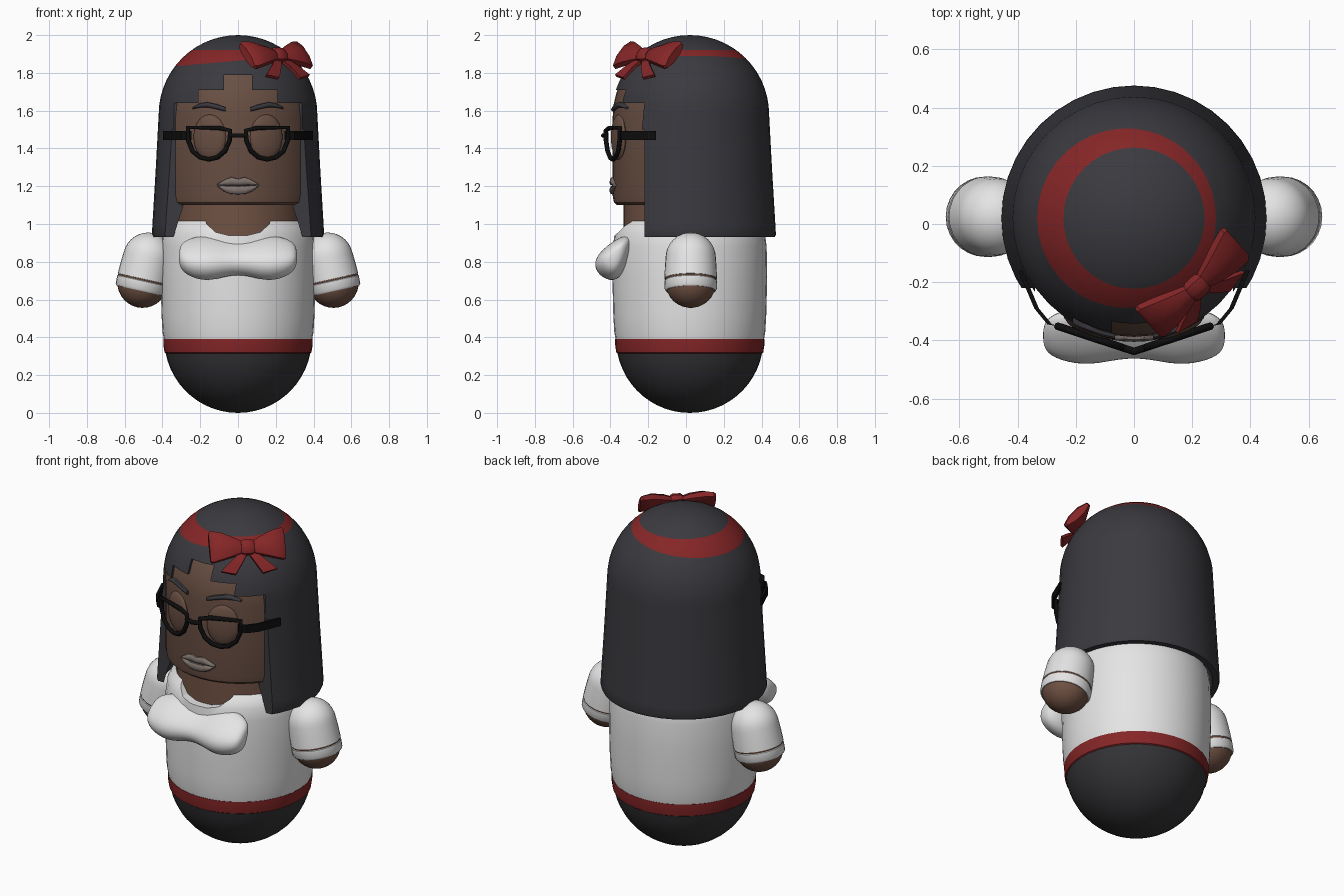
import bpy, bmesh, math
from mathutils import Vector, Matrix

if "Cube" in bpy.data.objects:
    bpy.data.objects.remove(bpy.data.objects["Cube"])

CY = 0.02  # y of the body axis


def mat(name, *rgb):
    m = bpy.data.materials.new(name)
    m.diffuse_color = (*rgb, 1)
    m.use_nodes = True
    m.node_tree.nodes["Principled BSDF"].inputs["Base Color"].default_value = m.diffuse_color
    return m


HAIR = mat("charcoal hair", 0.042, 0.042, 0.050)
DARK = mat("dark skirt", 0.034, 0.034, 0.038)
RED = mat("red", 0.235, 0.019, 0.020)
WHITE = mat("white", 0.78, 0.78, 0.78)
FACE = mat("face brown", 0.140, 0.078, 0.056)
SKIN = mat("skin brown", 0.165, 0.085, 0.058)
LIP = mat("lip grey", 0.205, 0.165, 0.150)
BLACK = mat("glasses black", 0.004, 0.004, 0.004)


def finish(bm, name, mats, angle=35):
    bmesh.ops.remove_doubles(bm, verts=bm.verts, dist=1e-5)
    bmesh.ops.recalc_face_normals(bm, faces=bm.faces)
    me = bpy.data.meshes.new(name)
    bm.to_mesh(me)
    bm.free()
    ob = bpy.data.objects.new(name, me)
    bpy.context.collection.objects.link(ob)
    for m in mats:
        me.materials.append(m)
    shade(ob, angle)
    return ob


def select(ob):
    bpy.ops.object.select_all(action='DESELECT')
    ob.select_set(True)
    bpy.context.view_layer.objects.active = ob


def shade(ob, angle=35):
    select(ob)
    bpy.ops.object.shade_smooth_by_angle(angle=math.radians(angle))


def lathe(profile, closed=False, steps=40, mtx=None):
    """Spin (radius, z) points round the z axis."""
    bm = bmesh.new()
    vs = [bm.verts.new((r, 0, z)) for r, z in profile]
    es = [bm.edges.new(p) for p in zip(vs, vs[1:])]
    if closed:
        es.append(bm.edges.new((vs[-1], vs[0])))
    bmesh.ops.spin(bm, geom=vs + es, cent=(0, 0, 0), axis=(0, 0, 1),
                   angle=math.tau, steps=steps, use_duplicate=False)
    bmesh.ops.remove_doubles(bm, verts=bm.verts, dist=1e-5)
    bm.transform(mtx or Matrix.Translation((0, CY, 0)))
    return bm


def arc(r, cz, a0, a1, n):
    """Arc in the (radius, z) plane, angles in degrees from horizontal."""
    return [(max(0, r * math.cos(math.radians(a0 + (a1 - a0) * i / n))),
             cz + r * math.sin(math.radians(a0 + (a1 - a0) * i / n))) for i in range(n + 1)]


def loft(name, rings, m, angle=35):
    bm = bmesh.new()
    rows = [[bm.verts.new(p) for p in ring] for ring in rings]
    for a, b in zip(rows, rows[1:]):
        for i in range(len(a)):
            j = (i + 1) % len(a)
            bm.faces.new((a[i], a[j], b[j], b[i]))
    bm.faces.new(rows[0])
    bm.faces.new(rows[-1])
    return finish(bm, name, [m], angle)


def cut(ob, outline, y0, y1):
    """Remove an x-z outline, extruded along y, from an object."""
    cutter = loft("cutter", [[(x, y, z) for x, z in outline] for y in (y0, y1)], None)
    cutter.hide_render = True
    mod = ob.modifiers.new("cut", 'BOOLEAN')
    mod.operation = 'DIFFERENCE'
    mod.solver = 'EXACT'
    mod.object = cutter
    select(ob)
    bpy.ops.object.modifier_apply(modifier=mod.name)
    bpy.data.objects.remove(cutter)
    shade(ob)


def mirrored(half):
    return half + [(-x, z) for x, z in reversed(half)]


# Lower body and waistband
finish(lathe(arc(0.39, 0.39, -90, -11, 12)), "lower_body", [DARK])
finish(lathe([(0.382, 0.315), (0.389, 0.32), (0.395, 0.36), (0.395, 0.392), (0.37, 0.392)]),
       "waistband", [RED])

# Shirt with scooped neckline
shirt = finish(lathe([(0, 0.385), (0.392, 0.385), (0.400, 0.43), (0.405, 0.52), (0.41, 0.72),
                      (0.407, 0.88), (0.398, 0.95), (0.378, 0.99), (0.345, 1.02), (0, 1.02)]),
               "shirt", [WHITE])
cut(shirt, mirrored([(0.19, 1.06), (0.165, 1.0), (0.12, 0.957), (0.05, 0.94)]), -1, -0.2)

# Neck and head
finish(lathe([(0, 0.85), (0.35, 0.85), (0.35, 1.12), (0, 1.12)]), "neck", [SKIN])
finish(lathe([(0, 1.1), (0.385, 1.1), (0.402, 1.115), (0.408, 1.15)] + arc(0.408, 1.57, 0, 90, 10)),
       "head", [FACE])

# Hair shell, with the tilted headband marked on its faces
bm = lathe([(0.418, 0.93), (0.45, 0.93), (0.456, 0.945), (0.453, 1.0), (0.435, 1.3)]
           + arc(0.42, 1.58, 0, 90, 14) + arc(0.37, 1.58, 90, 0, 8) + [(0.376, 1.1)], closed=True)
LOW, LOW_N = Vector((0, CY, 1.865)), Vector((-0.09, 0, 1))
TOP, TOP_N = Vector((0, CY, 1.922)), Vector((0, 0, 1))
for co, no in ((LOW, LOW_N), (TOP, TOP_N)):
    bmesh.ops.bisect_plane(bm, geom=bm.verts[:] + bm.edges[:] + bm.faces[:],
                           plane_co=co, plane_no=no)
for f in bm.faces:
    c = f.calc_center_median()
    f.material_index = int((c - LOW).dot(LOW_N) > 0 > (c - TOP).dot(TOP_N))
hair = finish(bm, "hair", [HAIR, RED])
# Stepped fringe and open front
cut(hair, mirrored([(0.6, 0.5), (0.6, 1.5), (0.34, 1.5), (0.34, 1.64), (0.21, 1.64),
                    (0.21, 1.71), (0.075, 1.71), (0.075, 1.79)]), -1, -0.22)

# Bust: one teardrop section scaled along x
TEAR = [(-0.28, 0.96), (-0.39, 0.91), (-0.49, 0.82), (-0.475, 0.74),
        (-0.40, 0.695), (-0.34, 0.72), (-0.29, 0.84)]
BC = (-0.385, 0.835)
scales = [(-0.315, 0.40), (-0.28, 0.82), (-0.17, 1.1), (-0.07, 0.88), (0, 0.80)]
scales += [(-x, s) for x, s in reversed(scales[:-1])]
bust = loft("bust", [[(x, BC[0] + (y - BC[0]) * s, BC[1] + (z - BC[1]) * s) for y, z in TEAR]
                     for x, s in scales], WHITE, 180)
bust.modifiers.new("smooth", 'SUBSURF').levels = 2
bust.modifiers["smooth"].render_levels = 2


# Face details follow the curve of the head
def face_y(x):
    return CY - math.sqrt(0.408 ** 2 - x * x)


def strip(name, stations, depth, m):
    """Rounded strip across the face from (x, low z, high z) stations."""
    rings = []
    for x, lo, hi in stations:
        c, h = (lo + hi) / 2, (hi - lo) / 2
        rings.append([(x, face_y(x) + 0.01 - (depth + 0.01) * max(0, math.sin(a)) ** 0.5,
                       c + h * math.cos(a)) for a in [math.pi * i / 6 for i in range(7)]])
    return loft(name, rings, m)


lower = [(0.0, 1.155, 1.203), (0.04, 1.158, 1.203), (0.075, 1.172, 1.204), (0.11, 1.200, 1.208)]
upper = [(0.0, 1.203, 1.240), (0.035, 1.203, 1.250), (0.07, 1.204, 1.235), (0.11, 1.204, 1.212)]
for name, half in (("lower_lip", lower), ("upper_lip", upper)):
    strip(name, [(-x, a, b) for x, a, b in reversed(half[1:])] + half, 0.017, LIP)

for side, s in (("left", -1), ("right", 1)):
    # Eyebrow
    strip(side + "_eyebrow", [(s * x, a, b) for x, a, b in
          [(0.065, 1.595, 1.618), (0.11, 1.606, 1.634), (0.16, 1.617, 1.645),
           (0.20, 1.616, 1.640), (0.24, 1.608, 1.618)]], 0.014, HAIR)

    # Eyelid bulge
    bm = bmesh.new()
    turn = math.asin(0.15 / 0.408) * s
    bmesh.ops.create_uvsphere(bm, u_segments=24, v_segments=14, radius=1)
    bm.transform(Matrix.Translation((0.15 * s, face_y(0.15) + 0.004, 1.46))
                 @ Matrix.Rotation(turn, 4, 'Z') @ Matrix.Diagonal((0.092, 0.028, 0.12, 1)))
    finish(bm, side + "_eyelid", [FACE])

    # Arm: hand, cuff line and sleeve share one tilted axis
    place = Matrix.Translation((0.505 * s, CY + 0.005, 0.69)) @ Matrix.Rotation(-0.22 * s, 4, 'Y') \
        @ Matrix.Rotation(math.pi if s < 0 else 0, 4, 'Z')
    finish(lathe(arc(0.134, 0, -90, 0, 8), steps=28, mtx=place), side + "_hand", [SKIN])
    finish(lathe([(0.11, -0.042), (0.131, -0.045), (0.138, -0.035), (0.139, 0.008), (0.134, 0.012)],
                 steps=28, mtx=place), side + "_cuff", [WHITE])
    finish(lathe([(0.134, 0.008), (0.136, 0.012), (0.136, 0.022), (0.13, 0.024)],
                 steps=28, mtx=place), side + "_cuff_line", [SKIN])
    finish(lathe([(0.128, 0.018), (0.139, 0.02), (0.137, 0.08)] + arc(0.133, 0.135, 0, 90, 8),
                 steps=28, mtx=place), side + "_sleeve", [WHITE])


# Glasses: rims, bridge and temples
def tube(name, pts, r, cyclic=False):
    cu = bpy.data.curves.new(name, 'CURVE')
    cu.dimensions = '3D'
    cu.bevel_depth = r
    cu.bevel_resolution = 1
    cu.use_fill_caps = True
    sp = cu.splines.new('POLY')
    sp.points.add(len(pts) - 1)
    for p, co in zip(sp.points, pts):
        p.co = (*co, 1)
    sp.use_cyclic_u = cyclic
    cu.materials.append(BLACK)
    bpy.context.collection.objects.link(bpy.data.objects.new(name, cu))


def glass_y(x):
    return -0.438 + 0.33 * abs(x)


RIM = [(0.042, 1.495), (0.10, 1.508), (0.265, 1.512), (0.262, 1.44), (0.24, 1.385), (0.20, 1.352),
       (0.155, 1.342), (0.11, 1.352), (0.07, 1.385), (0.045, 1.44)]
for side, s in (("left", -1), ("right", 1)):
    tube(side + "_rim", [(s * x, glass_y(x), z) for x, z in RIM], 0.013, True)
    line = [(0.255, -0.352), (0.29, -0.345), (0.335, -0.29), (0.39, -0.16)]
    loft(side + "_temple", [[(s * (x + dx), y, z) for dx, z in
         ((-0.008, 1.445), (0.008, 1.445), (0.008, 1.492), (-0.008, 1.492))] for x, y in line], BLACK)
tube("bridge", [(x, glass_y(x), 1.468) for x in (-0.048, 0, 0.048)], 0.013)

# Bow on the headband, built in a frame tangent to the head
n = Vector((0.2, -0.22, 0.29)).normalized()
u = Vector((0.22, 0.2, 0)).normalized()
v = n.cross(u)
ORIGIN = Vector((0, CY, 1.58)) + n * 0.438


def bow_ring(uu, vv, ww, hv, hw, k=8):
    return [ORIGIN + u * uu + v * (vv + hv * math.cos(a)) + n * (ww + hw * math.sin(a))
            for a in [math.tau * (i + 0.5) / k for i in range(k)]]


loft("bow_knot", [bow_ring(x, 0, 0.012, h, w) for x, h, w in
                  [(-0.036, 0.036, 0.026), (-0.022, 0.046, 0.036),
                   (0.022, 0.046, 0.036), (0.036, 0.036, 0.026)]], RED)
for side, s in (("left", -1), ("right", 1)):
    loft(side + "_bow_loop", [bow_ring(s * x, y, w, h, d) for x, y, w, h, d in
         [(0.02, 0, 0.008, 0.032, 0.022), (0.07, 0.005, 0.01, 0.055, 0.034),
          (0.14, 0.012, 0.006, 0.083, 0.040), (0.195, 0.015, -0.004, 0.098, 0.034),
          (0.208, 0.015, -0.008, 0.088, 0.024)]], RED)
    loft(side + "_bow_tail", [[ORIGIN + u * (s * (c + e * h)) + v * (y + e * 0.25 * h) + n * (w + t)
         for e, t in ((-1, -0.008), (1, -0.008), (1, 0.01), (-1, 0.01))] for c, y, w, h in
         [(0.015, -0.02, 0.0, 0.018), (0.06, -0.075, 0.0, 0.028), (0.115, -0.135, -0.018, 0.040)]], RED)
